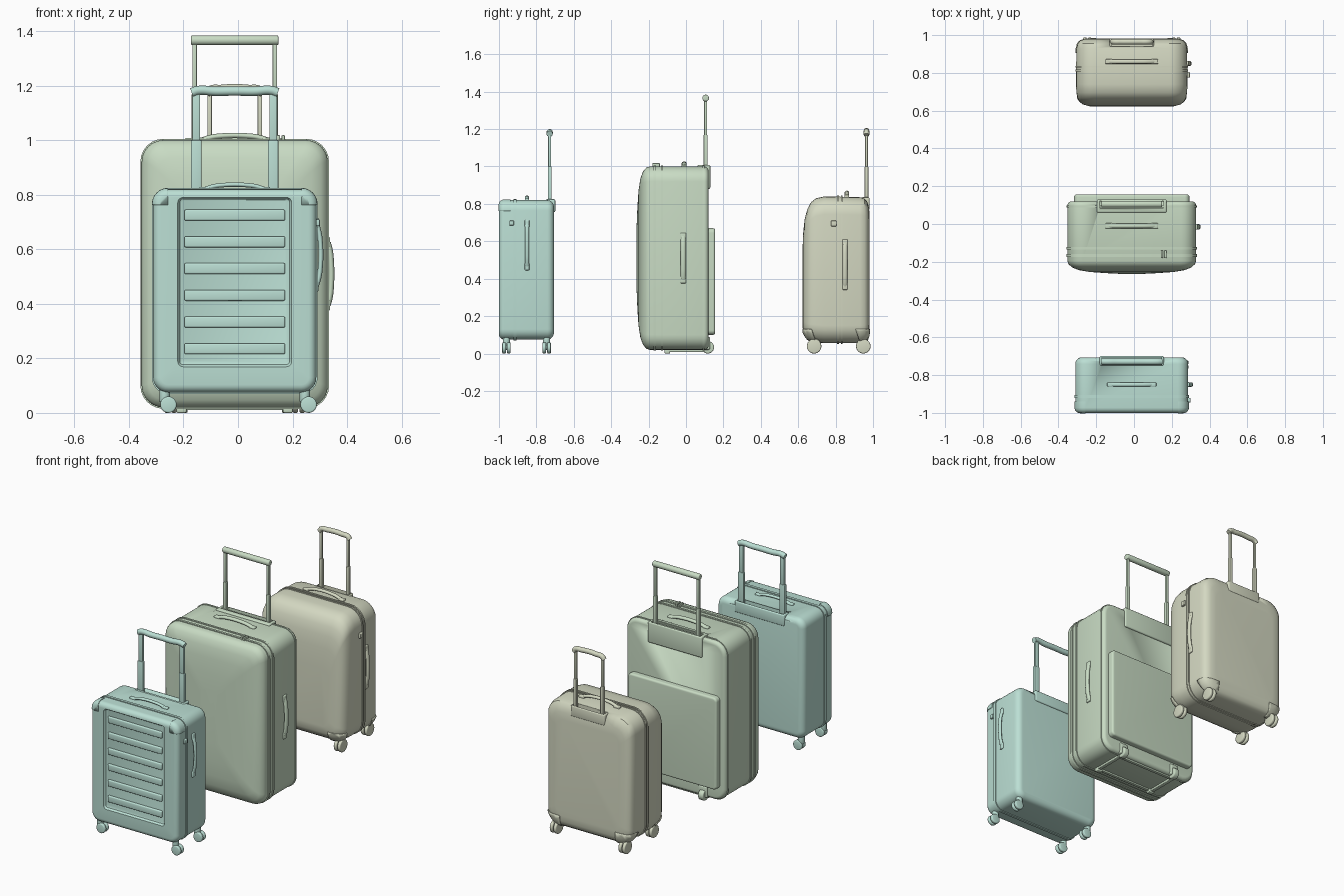
import bpy, bmesh, math
from mathutils import Vector, Matrix

if "Cube" in bpy.data.objects:
    bpy.data.objects.remove(bpy.data.objects["Cube"])

CX = -0.012          # shared centre line of the three cases
MATS = {}
for key, c in {"teal": (.50, .74, .66), "green": (.58, .71, .55), "sand": (.66, .69, .54)}.items():
    MATS[key] = bpy.data.materials.new(key)
    MATS[key].diffuse_color = (*c, 1)


def style(o, col):
    o.data.materials.append(MATS[col])
    bpy.ops.object.select_all(action='DESELECT')
    o.select_set(True)
    bpy.context.view_layer.objects.active = o
    bpy.ops.object.shade_smooth_by_angle(angle=math.radians(32))
    return o


def finish(bm, name, col):
    bmesh.ops.recalc_face_normals(bm, faces=bm.faces)
    me = bpy.data.meshes.new(name)
    bm.to_mesh(me)
    bm.free()
    o = bpy.data.objects.new(name, me)
    bpy.context.collection.objects.link(o)
    return style(o, col)


def loft_bm(size, secs, cap=True, n=6):
    """Rounded rectangles in xz, stacked along y. size = half width, bottom, top;
    section = y, side inset, bottom inset, top inset, corner radius."""
    w, z0, z1 = size
    bm = bmesh.new()
    rings = []
    for y, ix, ib, it, r in secs:
        hx, lo, hi = w - ix, z0 + ib, z1 - it
        ring = []
        for k, (sx, cz) in enumerate(((1, hi - r), (-1, hi - r), (-1, lo + r), (1, lo + r))):
            for i in range(n + 1):
                a = math.pi / 2 * (k + i / n)
                ring.append(bm.verts.new((CX + sx * (hx - r) + r * math.cos(a), y, cz + r * math.sin(a))))
        rings.append(ring)
    for a, b in zip(rings, rings[1:]):
        for i in range(len(a)):
            j = (i + 1) % len(a)
            bm.faces.new((a[i], a[j], b[j], b[i]))
    if cap:
        bm.faces.new(rings[0])
        bm.faces.new(rings[-1])
    return bm


def loft(name, col, size, secs, cap=True):
    return finish(loft_bm(size, secs, cap), name, col)


def round_edge(y, d, r, corner, n=5):
    """Sections rounding an end at y; d = +1 for the front end, -1 for the back."""
    out = []
    for i in range(n + 1):
        a = math.pi / 2 * i / n
        ins = r * (1 - math.sin(a))
        out.append((y + d * r * (1 - math.cos(a)), ins, ins, ins, max(corner - ins, .008)))
    return out if d > 0 else out[::-1]


def band(name, col, size, y0, y1, corner, out=.005):
    e = -out
    loft(name, col, size, [(y0, .003, .003, .003, corner), (y0, e, e, e, corner + out),
                           (y1, e, e, e, corner + out), (y1, .003, .003, .003, corner)], False)


def guard(name, col, size, secs, planes, t=.005):
    """Corner protector: offset copy of a shell, trimmed by planes, on both sides."""
    for sx in (1, -1):
        bm = loft_bm(size, secs)
        for co, no in planes:
            bmesh.ops.bisect_plane(bm, geom=bm.verts[:] + bm.edges[:] + bm.faces[:],
                                   plane_co=(CX + sx * co[0], co[1], co[2]),
                                   plane_no=(sx * no[0], no[1], no[2]), clear_outer=True)
        bmesh.ops.recalc_face_normals(bm, faces=bm.faces)
        o = finish(bm, name, col)
        m = o.modifiers.new("thickness", 'SOLIDIFY')
        m.thickness, m.offset = t * 2, 0


def rbox(name, col, lo, hi, r=.005, seg=3):
    bm = bmesh.new()
    bmesh.ops.create_cube(bm, size=1)
    for v in bm.verts:
        v.co = Vector([(lo[i] + hi[i]) / 2 + v.co[i] * (hi[i] - lo[i]) for i in range(3)]) + Vector((CX, 0, 0))
    if r:
        bmesh.ops.bevel(bm, geom=bm.edges[:], offset=r, segments=seg, affect='EDGES', profile=.5)
    return finish(bm, name, col)


def cyl(name, col, c, r, length, axis, bev=.006):
    bm = bmesh.new()
    bmesh.ops.create_cone(bm, cap_ends=True, segments=28, radius1=r, radius2=r, depth=length)
    rim = [e for e in bm.edges if abs(e.verts[0].co.z - e.verts[1].co.z) < 1e-5]
    bmesh.ops.bevel(bm, geom=rim, offset=bev, segments=3, affect='EDGES', profile=.5)
    rot = {'x': Matrix.Rotation(math.pi / 2, 4, 'Y'), 'y': Matrix.Rotation(math.pi / 2, 4, 'X'), 'z': Matrix()}[axis]
    bm.transform(Matrix.Translation((c[0] + CX, c[1], c[2])) @ rot)
    return finish(bm, name, col)


def tube(name, col, loc, pts, r, scale=(1, 1, 1)):
    cu = bpy.data.curves.new(name, 'CURVE')
    cu.dimensions, cu.bevel_depth, cu.bevel_resolution = '3D', r, 4
    cu.use_fill_caps, cu.resolution_u = True, 6
    sp = cu.splines.new('BEZIER')
    sp.bezier_points.add(len(pts) - 1)
    for b, p in zip(sp.bezier_points, pts):
        b.co = p
        b.handle_left_type = b.handle_right_type = 'AUTO'
    o = bpy.data.objects.new(name, cu)
    bpy.context.collection.objects.link(o)
    o.location, o.scale = (loc[0] + CX, loc[1], loc[2]), scale
    bpy.ops.object.select_all(action='DESELECT')
    o.select_set(True)
    bpy.context.view_layer.objects.active = o
    bpy.ops.object.convert(target='MESH')
    return style(bpy.context.object, col)


def cut(objs, col, lo, hi):
    c = rbox("cutter", col, lo, hi, 0)
    for o in objs:
        m = o.modifiers.new("recess", 'BOOLEAN')
        m.operation, m.object = 'DIFFERENCE', c
        bpy.context.view_layer.objects.active = o
        bpy.ops.object.modifier_apply(modifier="recess")
    bpy.data.objects.remove(c)


def carry_handle(name, col, loc, half, h, r, side=False):
    """Arched grip with end mounts, on the top or on the right side."""
    prof = [(-half, 0), (-half * .8, h * .55), (-half * .5, h), (half * .5, h), (half * .8, h * .55), (half, 0)]
    tube(name, col, loc, [(b, 0, a) if side else (a, 0, b) for a, b in prof], r, (1, 1.3, 1))
    for s in (1, -1):
        d = Vector((0, 0, s * half)) if side else Vector((s * half, 0, 0))
        e = Vector((.009, r * 1.4, .02)) if side else Vector((.02, r * 1.4, .009))
        p = Vector(loc) + d
        rbox(name + "_mount", col, p - e, p + e, .005)


def poles(col, x, y, z0, zm, z1, wx, wy):
    for s in (1, -1):
        rbox("pole_lower", col, (s * x - wx, y - wy, z0), (s * x + wx, y + wy, zm), .004)
        rbox("pole_upper", col, (s * x - wx * .75, y - wy * .75, zm - .02), (s * x + wx * .75, y + wy * .75, z1), .003)


def caster(col, x, y, r, width, axis, top, shift=(0, 0)):
    for s in (1, -1):
        o = s * width * .28
        c = (x + shift[0] + (o if axis == 'x' else 0), y + shift[1] + (o if axis == 'y' else 0), r)
        cyl("wheel", col, c, r, width * .44, axis)
    cyl("wheel_axle", col, (x + shift[0], y + shift[1], r), r * .4, width * .9, axis, .002)
    cyl("caster_fork", col, (x, y, (r * 1.3 + top) / 2), .019, top - r * 1.3, 'z', .004)


# ---- Small teal case, ribbed front ----
T, S = "teal", (.299, .075, .82)
front = round_edge(-1, 1, .028, .055)
panel = [(-.985, .105, .11, .04, .01), (-.988, .098, .102, .036, .012), (-1, .09, .094, .03, .02)]
body = loft("teal_shell", T, S, panel + front + round_edge(-.706, -1, .035, .055))
for i in range(6):
    z = .725 - .098 * i
    rbox("front_rib", T, (-.185, -.997, z - .02), (.185, -.975, z + .02), .006)
band("zip_band", T, S, -.922, -.905, .055)
guard("corner_guard", T, (.301, .073, .822), front + [(-.94, 0, 0, 0, .055)],
      [((.245, 0, .762), (-1, 0, 0)), ((0, 0, .762), (0, 0, -1))], .002)
house = rbox("handle_housing", T, (-.17, -.75, .755), (.17, -.699, .825), .008)
cut([body, house], T, (-.158, -.744, .775), (.158, -.708, .85))
poles(T, .141, -.729, .765, 1.0, 1.175, .019, .010)
tube("trolley_grip", T, (0, -.729, 1.16),
     [(-.158, 0, .014), (-.135, 0, .022), (-.07, 0, .019), (0, 0, .02), (.07, 0, .019), (.135, 0, .022), (.158, 0, .014)], .017)
carry_handle("top_handle", T, (0, -.85, .82), .11, .014, .008)
carry_handle("side_handle", T, (.299, -.85, .58), .115, .014, .009, True)
rbox("lock", T, (.29, -.945, .685), (.312, -.92, .71), .004)
for x in (-.257, .257):
    for y in (-.96, -.745):
        caster(T, x, y, .03, .045, 'y', .10, (.014, 0))

# ---- Large green case, pillow front ----
G, S = "green", (.341, .02, 1.0)
pillow = [(-.264, .28, .32, .32, .03), (-.260, .20, .22, .22, .03), (-.254, .12, .13, .13, .04),
          (-.244, .06, .065, .065, .05), (-.230, .025, .027, .027, .06), (-.212, .006, .006, .006, .075),
          (-.195, 0, 0, 0, .08)]
body = loft("green_shell", G, S, pillow + round_edge(.12, -1, .022, .08))
band("front_zip", G, S, -.174, -.160, .08)
band("gusset_zip", G, S, -.134, -.122, .08)
band("rear_piping", G, S, .088, .098, .08, .004)
loft("back_pocket", G, (.305, .10, .67), [(.11, 0, 0, 0, .025)] + round_edge(.156, -1, .012, .025))
house = rbox("handle_housing", G, (-.185, .06, .88), (.185, .130, 1.008), .008)
cut([body, house], G, (-.168, .085, .925), (.168, .122, 1.05))
poles(G, .147, .105, .915, 1.17, 1.36, .011, .011)
cyl("trolley_grip", G, (0, .105, 1.366), .018, .32, 'x', .005)
carry_handle("top_handle", G, (0, -.01, 1.0), .12, .014, .010)
carry_handle("side_handle", G, (.341, -.015, .51), .115, .011, .011, True)
for x in (.160, .178):
    rbox("zip_pull", G, (x - .006, -.18, .995), (x + .006, -.14, 1.018), .003)
# underside frame, feet and wheels
for s in (1, -1):
    rbox("base_rail", G, (s * .20 - .012, -.11, .008), (s * .20 + .012, .10, .028), .004)
    rbox("front_foot", G, (s * .195 - .018, -.115, 0), (s * .195 + .018, -.085, .028), .005)
    cyl("wheel", G, (s * .19, .117, .033), .033, .035, 'x')
    rbox("wheel_housing", G, (s * .19 - .03, .075, .02), (s * .19 + .03, .128, .09), .008)
rbox("base_crossbar", G, (-.20, -.11, .010), (.20, -.09, .028), .004)
rbox("base_crossbar", G, (-.20, .08, .010), (.20, .10, .028), .004)

# ---- Medium sand case, soft tapered shell ----
B, S = "sand", (.295, .055, .84)
secs = [(.622, .10, .10, .32, .05), (.626, .06, .06, .20, .06), (.634, .035, .045, .125, .07),
        (.648, .018, .025, .07, .08), (.668, .007, .012, .032, .09), (.695, .002, .004, .010, .095),
        (.74, 0, 0, 0, .095), (.93, .002, 0, .004, .095), (.955, .008, .006, .012, .09),
        (.97, .02, .018, .03, .085), (.979, .045, .045, .065, .07), (.982, .08, .08, .11, .05)]
body = loft("sand_shell", B, S, secs)
band("zip_front", B, S, .808, .817, .095, .004)
band("zip_rear", B, S, .828, .837, .095, .004)
for plane in (((0, .685, 0), (0, 1, -.35)), ((0, .92, 0), (0, -1, -.35))):
    guard("base_corner_guard", B, (.298, .052, .84), secs,
          [((.19, 0, 0), (-1, 0, 0)), ((.19, 0, .13), (0, 0, 1)),
           ((.24, plane[0][1], .09), plane[1] if plane[1][1] < 0 else (0, 1, .35))], .003)
house = rbox("handle_housing", B, (-.118, .935, .765), (.118, .982, .836), .010)
cut([body, house], B, (-.108, .942, .79), (.108, .977, .87))
poles(B, .092, .965, .77, 1.0, 1.175, .011, .010)
tube("trolley_grip", B, (0, .965, 1.16),
     [(-.103, 0, .008), (-.09, 0, .024), (-.05, 0, .028), (0, 0, .031), (.05, 0, .028), (.09, 0, .024), (.103, 0, .008)], .015)
carry_handle("top_handle", B, (0, .86, .84), .12, .018, .009)
carry_handle("side_handle", B, (.293, .85, .475), .115, .012, .010, True)
rbox("lock", B, (.285, .775, .68), (.308, .805, .71), .004)
for x in (-.235, .235):
    for y in (.685, .96):
        caster(B, x, y - (.012 if y > .8 else -.012), .039, .045, 'x', .10, (0, .0 if y > .8 else -.012))

for m in bpy.data.materials:
    if m.users and not m.is_grease_pencil:
        m.use_nodes = True
        m.node_tree.nodes["Principled BSDF"].inputs["Base Color"].default_value = m.diffuse_color
